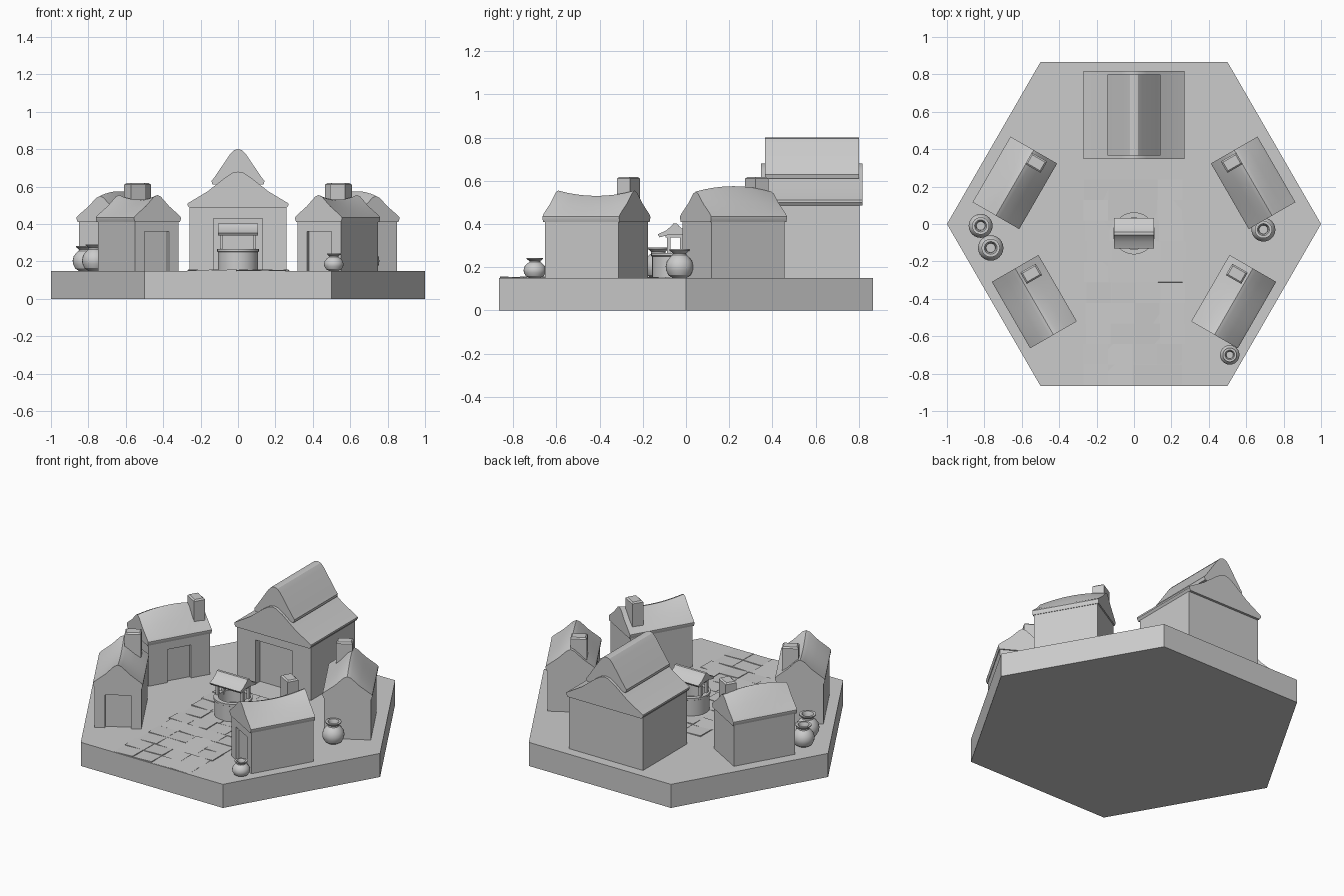
import bpy, bmesh, random
from math import radians, sin, cos, pi
from mathutils import Matrix, Vector

random.seed(4)
if "Cube" in bpy.data.objects:
    bpy.data.objects.remove(bpy.data.objects["Cube"])

GROUND = 0.15
GREY = (0.6, 0.6, 0.6, 1)
stone = bpy.data.materials.new("plain_grey")
stone.use_nodes = True
stone.diffuse_color = GREY
stone.node_tree.nodes["Principled BSDF"].inputs["Base Color"].default_value = GREY
parts = []


def finish(name, bm, place=Matrix()):
    bmesh.ops.recalc_face_normals(bm, faces=bm.faces)
    mesh = bpy.data.meshes.new(name)
    bm.to_mesh(mesh)
    bm.free()
    mesh.materials.append(stone)
    obj = bpy.data.objects.new(name, mesh)
    obj.matrix_world = place
    bpy.context.collection.objects.link(obj)
    parts.append(obj)
    return obj


def add_box(bm, centre, size):
    bmesh.ops.create_cube(bm, size=1, matrix=Matrix.Translation(centre) @ Matrix.Diagonal((*size, 1)))


def loft(name, rings, place=Matrix()):
    """Skin a row of closed sections and cap both ends."""
    bm = bmesh.new()
    rows = [[bm.verts.new(p) for p in ring] for ring in rings]
    n = len(rows[0])
    for a, b in zip(rows, rows[1:]):
        for i in range(n):
            j = (i + 1) % n
            bm.faces.new((a[i], a[j], b[j], b[i]))
    bm.faces.new(rows[0])
    bm.faces.new(rows[-1])
    return finish(name, bm, place)


def lathe(name, profile, place, sides=24):
    rings = [[(r * cos(2 * pi * i / sides), r * sin(2 * pi * i / sides), z) for i in range(sides)]
             for r, z in profile]
    return loft(name, rings, place)


def gable_roof(name, half_width, length, eave, lip, ridge, bend, half_section, place, steps=8):
    """Roof block along y; half_section lists (width share, height share) from eave to ridge."""
    rings = []
    for k in range(steps + 1):
        t = 2 * k / steps - 1
        top = ridge + bend * (1 - t * t)
        side = [(half_width * w, lip + (top - lip) * h) for w, h in half_section]
        outline = [(half_width * 0.96, eave)] + side
        outline += [(-x, z) for x, z in reversed(outline) if x > 0]
        rings.append([(x, t * length / 2, z) for x, z in outline])
    return loft(name, rings, place)


def walls(name, width, depth, top, door_half, door_top, recess, place):
    """Wall block with a recessed doorway in its -y face."""
    bm = bmesh.new()

    def arch(half, height, y):
        return [bm.verts.new((x, y, z)) for x, z in
                ((-half, GROUND), (-half, height), (half, height), (half, GROUND))]

    front = arch(width / 2, top, -depth / 2)
    back = arch(width / 2, top, depth / 2)
    door = arch(door_half, door_top, -depth / 2)
    inner = arch(door_half, door_top, -depth / 2 + recess)
    bm.faces.new(front + door[::-1])
    bm.faces.new(back)
    bm.faces.new(inner)
    for a, b in ((front, back), (door, inner)):
        for i in range(3):
            bm.faces.new((a[i], a[i + 1], b[i + 1], b[i]))
    return finish(name, bm, place)


def chimney(name, x, y, sx, sy, place):
    bm = bmesh.new()
    add_box(bm, (x, y, 0.515), (sx, sy, 0.19))
    top = max(bm.faces, key=lambda f: f.calc_center_median().z)
    bmesh.ops.inset_region(bm, faces=[top], thickness=0.012)
    bmesh.ops.translate(bm, verts=top.verts, vec=(0, 0, 0.008))
    return finish(name, bm, place)


def spot(x, y, angle=0):
    return Matrix.Translation((x, y, 0)) @ Matrix.Rotation(radians(angle), 4, "Z")


# Hexagonal ground slab
loft("ground_slab", [[(cos(i * pi / 3), sin(i * pi / 3), z) for i in range(6)] for z in (0, GROUND)])

# Uneven paving
bm = bmesh.new()
rows, cols = 10, 4
for r in range(rows):
    y = -0.807 + r * 0.11
    shift = random.uniform(-0.012, 0.012)
    for c in range(cols):
        x = (c - 1.5) * 0.132
        tilt = Matrix.Rotation(random.uniform(-0.05, 0.05), 4, "Y") @ Matrix.Rotation(random.uniform(-0.04, 0.04), 4, "X")
        size = Matrix.Diagonal((0.131, 0.109, 0.016, 1))
        place = Matrix.Translation((x + shift, y, GROUND - 0.005)) @ tilt @ size
        bmesh.ops.create_cube(bm, size=1, matrix=place)
finish("paving_stones", bm)

# Great hall
hall = spot(0, 0.583)
walls("hall_walls", 0.52, 0.44, 0.5, 0.13, 0.43, 0.045, hall)
gable_roof("hall_lower_roof", 0.27, 0.47, 0.485, 0.51, 0.68, 0, 
           [(1, -0.06), (1, 0), (0.6, 0.38), (0.25, 0.82), (0.1, 0.97), (0, 1)], hall, 1)
gable_roof("hall_upper_roof", 0.142, 0.435, 0.61, 0.63, 0.80, 0,
           [(0.98, -0.06), (1, 0), (0.9, 0.1), (0.3, 0.84), (0.15, 0.97), (0, 1)], hall, 1)

# Huts, mirrored left and right
HUT_SECTION = [(1, -0.08), (1, 0), (0.93, 0.1), (0.5, 0.5), (0.15, 0.92), (0, 1)]
for s, side in ((1, "right"), (-1, "left")):
    # front huts have the door in the gable end
    hut = spot(-s * 0.533, -0.415, s * 30)
    walls(f"front_{side}_hut_walls", 0.27, 0.395, 0.425, 0.075, 0.36, 0.02, hut)
    gable_roof(f"front_{side}_hut_roof", 0.144, 0.41, 0.41, 0.435, 0.555, -0.025, HUT_SECTION, hut)
    chimney(f"front_{side}_hut_chimney", s * 0.06, 0.137, 0.095, 0.07, hut)
    # back huts have the door in the long side
    hut = spot(-s * 0.637, 0.22, s * 60)
    walls(f"back_{side}_hut_walls", 0.39, 0.27, 0.425, 0.075, 0.36, 0.02, hut)
    gable_roof(f"back_{side}_hut_roof", 0.144, 0.405, 0.41, 0.435, 0.55, 0.025, HUT_SECTION,
               hut @ Matrix.Rotation(pi / 2, 4, "Z"))
    chimney(f"back_{side}_hut_chimney", s * 0.15, -0.045, 0.07, 0.095, hut)

# Well
well = spot(0, -0.05)
lathe("well_ring", [(0.108, GROUND - 0.01), (0.108, 0.25), (0.113, 0.253), (0.113, 0.265),
                    (0.085, 0.265), (0.085, 0.19)], well)
bm = bmesh.new()
for x in (-0.088, 0.088):
    for y in (-0.03, 0.03):
        add_box(bm, (x, y, 0.3), (0.016, 0.016, 0.11))
    add_box(bm, (x, 0, 0.345), (0.016, 0.09, 0.014))
finish("well_posts", bm, well)
half = [(0.082, 0.352), (0.045, 0.368), (0.018, 0.39), (0.008, 0.403)]
under = [(0.072, 0.338), (0.03, 0.35)]
outline = half + [(-y, z) for y, z in reversed(half)]
outline += [(-y, z) for y, z in under] + under[::-1]
loft("well_roof", [[(x, y, z) for y, z in outline] for x in (-0.108, 0.108)], well)

# Clay jars
JAR = [(0.5, 0), (0.8, 0.2), (0.97, 0.55), (1, 0.85), (0.92, 1.2), (0.7, 1.5), (0.5, 1.66),
       (0.48, 1.78), (0.72, 1.98), (0.72, 2.08), (0.5, 2.08), (0.38, 1.8), (0.36, 1.5)]
for i, (x, y, r) in enumerate(((-0.82, -0.01, 0.064), (-0.766, -0.128, 0.068),
                               (0.692, -0.03, 0.064), (0.512, -0.7, 0.052))):
    lathe(f"jar_{i + 1}", [(r * a, GROUND + r * b * (1 if r > 0.06 else 0.85)) for a, b in JAR], spot(x, y))

# Smooth the curved parts, keep hard edges
bpy.ops.object.select_all(action="DESELECT")
for obj in parts:
    obj.select_set(True)
bpy.context.view_layer.objects.active = parts[0]
bpy.ops.object.shade_smooth_by_angle(angle=radians(30))
